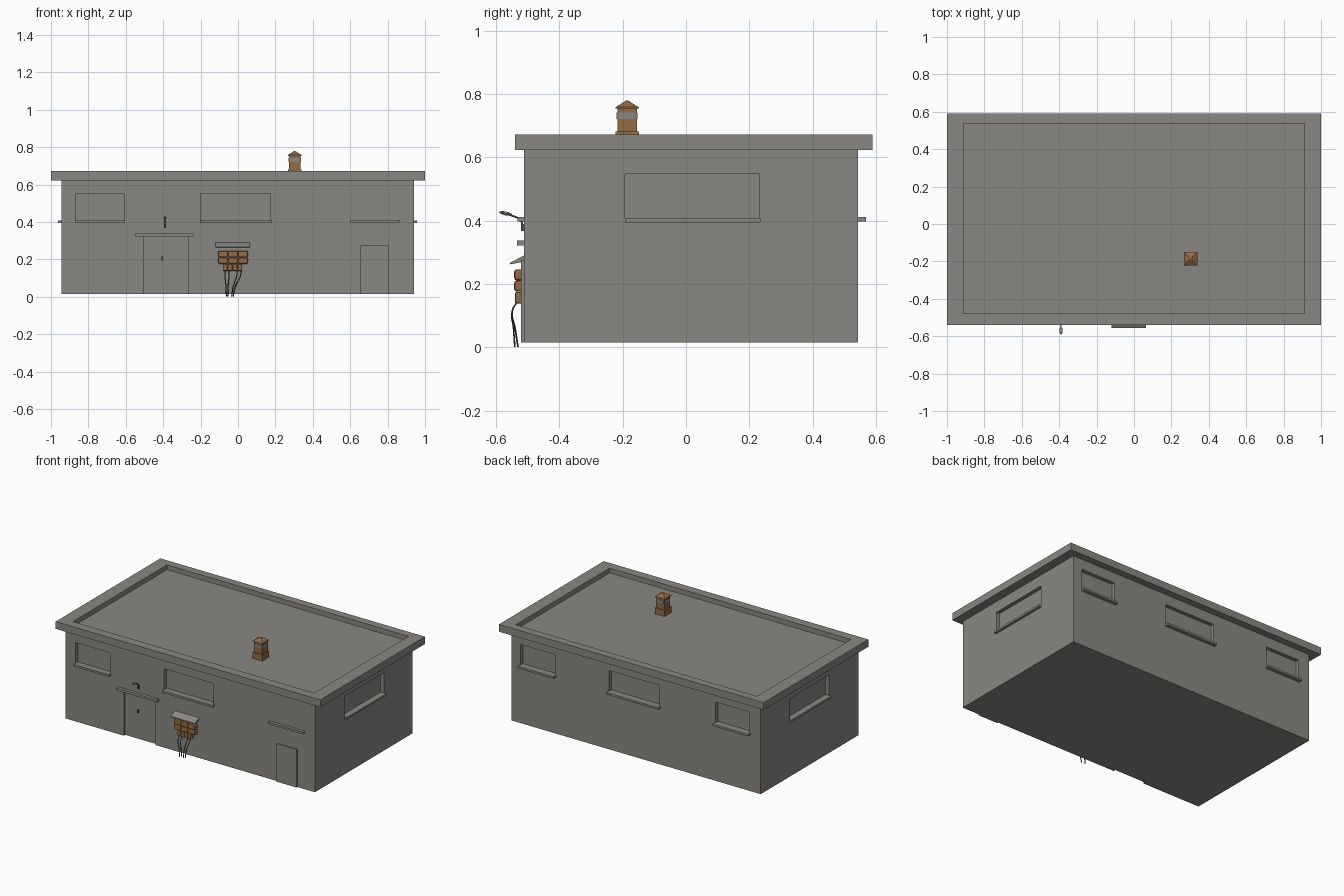
import bpy, bmesh, math
from mathutils import Vector, Matrix

if "Cube" in bpy.data.objects:
    bpy.data.objects.remove(bpy.data.objects["Cube"])


def material(name, rgb):
    m = bpy.data.materials.new(name)
    m.diffuse_color = (*rgb, 1)
    m.use_nodes = True
    m.node_tree.nodes["Principled BSDF"].inputs["Base Color"].default_value = m.diffuse_color
    return m


CONCRETE = material("concrete grey", (0.25, 0.245, 0.225))
BROWN = material("rusty brown", (0.29, 0.145, 0.06))
DARK = material("dark metal", (0.07, 0.07, 0.065))


def finish(name, bm, mat):
    me = bpy.data.meshes.new(name)
    bmesh.ops.recalc_face_normals(bm, faces=bm.faces)
    bm.to_mesh(me)
    bm.free()
    ob = bpy.data.objects.new(name, me)
    me.materials.append(mat)
    bpy.context.collection.objects.link(ob)
    return ob


def add_box(bm, x, y, z):
    mat = Matrix.Translation(((x[0] + x[1]) / 2, (y[0] + y[1]) / 2, (z[0] + z[1]) / 2))
    mat = mat @ Matrix.Diagonal((x[1] - x[0], y[1] - y[0], z[1] - z[0], 1))
    return bmesh.ops.create_cube(bm, size=1, matrix=mat)["verts"]


def box(name, x, y, z, mat=CONCRETE, bevel=0):
    bm = bmesh.new()
    add_box(bm, x, y, z)
    if bevel:
        bmesh.ops.bevel(bm, geom=bm.edges[:], offset=bevel, segments=2, affect='EDGES', profile=0.5)
    return finish(name, bm, mat)


def tube(name, pts, r, mat=DARK):
    cu = bpy.data.curves.new(name, 'CURVE')
    cu.dimensions = '3D'
    cu.bevel_depth, cu.bevel_resolution, cu.use_fill_caps = r, 1, True
    cu.resolution_u = 5
    sp = cu.splines.new('BEZIER')
    sp.bezier_points.add(len(pts) - 1)
    for p, co in zip(sp.bezier_points, pts):
        p.co = co
        p.handle_left_type = p.handle_right_type = 'AUTO'
    cu.materials.append(mat)
    ob = bpy.data.objects.new(name, cu)
    bpy.context.collection.objects.link(ob)


# wall block
XL, XR, YF, YB = -0.945, 0.94, -0.512, 0.543
walls = box("walls", (XL, XR), (YF, YB), (0.015, 0.64))

# recesses for windows and front door, with sills
D, OUT = 0.025, 0.02
WZ, SZ = (0.411, 0.553), (0.398, 0.412)
cut = bmesh.new()
for i, (a, b) in enumerate([(-0.87, -0.61), (-0.2, 0.174)]):
    add_box(cut, (a, b), (YF - 0.1, YF + D), WZ)
    box(f"front_sill_{i}", (a - 0.002, b + 0.007), (YF - OUT, YF + D), SZ)
box("front_ledge", (0.6, 0.866), (YF - OUT, YF + 0.01), SZ)
for i, (a, b) in enumerate([(-0.86, -0.605), (-0.18, 0.2), (0.61, 0.87)]):
    add_box(cut, (a, b), (YB - D, YB + 0.1), WZ)
    box(f"back_sill_{i}", (a - 0.006, b + 0.006), (YB - D, YB + 0.025), SZ)
for side, x in (("left", XL), ("right", XR)):
    s = 1 if x > 0 else -1
    add_box(cut, sorted((x - s * D, x + s * 0.1)), (-0.192, 0.233), (0.408, 0.547))
    box(f"{side}_sill", sorted((x - s * D, x + s * 0.018)), (-0.192, 0.236), (0.395, 0.409))
add_box(cut, (-0.505, -0.267), (YF - 0.1, YF + 0.015), (-0.1, 0.323))
cutter = finish("recess_cutter", cut, CONCRETE)
mod = walls.modifiers.new("recesses", 'BOOLEAN')
mod.object, mod.operation, mod.solver = cutter, 'DIFFERENCE', 'EXACT'
bpy.context.view_layer.update()
cut_mesh = bpy.data.meshes.new_from_object(walls.evaluated_get(bpy.context.evaluated_depsgraph_get()))
walls.modifiers.clear()
walls.data = cut_mesh
bpy.data.objects.remove(cutter)

# doors
box("door_lintel", (-0.548, -0.238), (-0.534, YF + 0.01), (0.322, 0.338))
box("door_handle", (-0.408, -0.4), (-0.506, -0.49), (0.195, 0.215), DARK)
box("side_door", (0.655, 0.807), (-0.521, YF + 0.01), (0.015, 0.275))

# flat roof with sunken centre
bm = bmesh.new()
add_box(bm, (-1, 1), (-0.54, 0.59), (0.623, 0.673))
top = max(bm.faces, key=lambda f: f.calc_center_median().z)
bmesh.ops.inset_individual(bm, faces=[top], thickness=0.05)
for v in top.verts:
    v.co.x = math.copysign(0.912, v.co.x)
    v.co.y = 0.536 if v.co.y > 0 else -0.479
inner = bmesh.ops.extrude_discrete_faces(bm, faces=[top])["faces"][0]
for v in inner.verts:
    v.co.z = 0.635
finish("roof", bm, CONCRETE)

# chimney: base, shaft, vent plates, pyramid cap
CX, CY = 0.303, -0.186


def around(r):
    return (CX - r, CX + r), (CY - r, CY + r)


box("chimney_base", *around(0.037), (0.63, 0.682), BROWN)
box("chimney_shaft", *around(0.031), (0.67, 0.762), BROWN)
box("chimney_vent_x", (CX - 0.033, CX + 0.033), (CY - 0.027, CY + 0.027), (0.722, 0.742))
box("chimney_vent_y", (CX - 0.027, CX + 0.027), (CY - 0.033, CY + 0.033), (0.722, 0.742))
bm = bmesh.new()
for v in add_box(bm, *around(0.037), (0.758, 0.779)):
    if v.co.z > 0.77:
        v.co.x, v.co.y = CX + (v.co.x - CX) * 0.12, CY + (v.co.y - CY) * 0.12
# thin rim below the sloped cap
add_box(bm, *around(0.037), (0.754, 0.7585))
finish("chimney_cap", bm, BROWN)

# meter boxes: two rows of three, one row of narrow ones
for row, z in enumerate((0.211, 0.176)):
    for c in range(3):
        x = -0.107 + c * 0.0535
        box(f"meter_box_{row}_{c}", (x, x + 0.0525), (-0.543, YF + 0.005), (z, z + 0.035), BROWN, 0.008)
for c in range(4):
    x = -0.081 + c * 0.026
    box(f"junction_box_{c}", (x, x + 0.025), (-0.541, YF + 0.005), (0.138, 0.175), BROWN, 0.006)

# sloped awning over the boxes, with a bracket at each end
bm = bmesh.new()
for x0, x1, low in ((-0.12, 0.065, 0.0), (-0.118, -0.112, 0.014), (0.057, 0.063, 0.014)):
    prof = [(-0.556, 0.262), (-0.556, 0.267), (YF, 0.29), (YF, 0.284 - low)]
    f = bm.faces.new([bm.verts.new((x0, y, z)) for y, z in prof])
    g = bmesh.ops.extrude_face_region(bm, geom=[f])["geom"]
    bmesh.ops.translate(bm, vec=(x1 - x0, 0, 0), verts=[v for v in g if isinstance(v, bmesh.types.BMVert)])
finish("awning", bm, CONCRETE)

# hanging cables
for i, (x0, x1, yb) in enumerate([(-0.07, -0.062, -0.541), (-0.048, -0.055, -0.531),
                                  (-0.006, -0.034, -0.541), (0.014, -0.026, -0.531)]):
    tube(f"cable_{i}", [(x0, -0.528, 0.15), (x0, -0.549, 0.115),
                        ((x0 + 2 * x1) / 3, (yb - 0.549) / 2, 0.06), (x1, yb, 0.001)], 0.0028)

# wall lamp above the door
LX = -0.39
box("lamp_bracket", (LX - 0.005, LX + 0.005), (-0.522, YF + 0.005), (0.367, 0.39), DARK)
tube("lamp_arm", [(LX, -0.517, 0.37), (LX, -0.522, 0.4), (LX, -0.56, 0.42)], 0.0035)
bm = bmesh.new()
bmesh.ops.create_uvsphere(bm, u_segments=10, v_segments=6, radius=1, matrix=
                          Matrix.Translation((LX, -0.57, 0.423)) @ Matrix.Rotation(math.radians(-12), 4, 'X')
                          @ Matrix.Diagonal((0.009, 0.021, 0.006, 1)))
finish("lamp_head", bm, CONCRETE)
